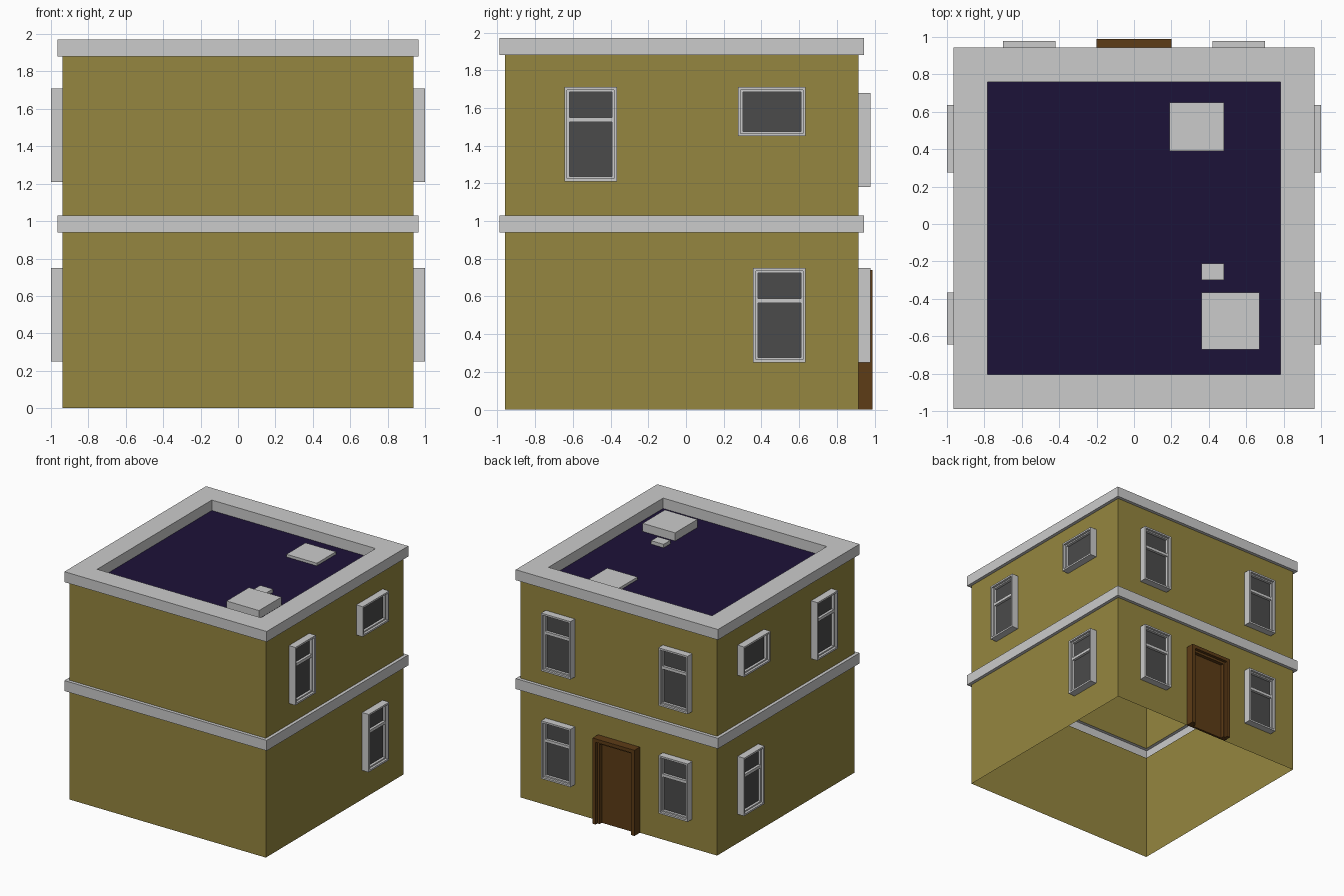
import bpy
import bmesh
from mathutils import Vector as V

if "Cube" in bpy.data.objects:
    bpy.data.objects.remove(bpy.data.objects["Cube"])

CY = -0.0225                       # centre of the building in y
WALL, TRIM, INNER = 0.938, 0.966, 0.782
BACK = CY + WALL


def mat(name, rgb):
    m = bpy.data.materials.new(name)
    m.diffuse_color = (*rgb, 1)
    m.use_nodes = True
    m.node_tree.nodes["Principled BSDF"].inputs["Base Color"].default_value = m.diffuse_color
    return m


OCHRE = mat("ochre_wall", (0.30, 0.24, 0.05))
ROOF = mat("dark_roof", (0.012, 0.006, 0.04))
BROWN = mat("brown_door", (0.11, 0.045, 0.008))
GLASS = mat("dark_glass", (0.07, 0.07, 0.07))


def finish(name, bm, material=None):
    me = bpy.data.meshes.new(name)
    bm.to_mesh(me)
    bm.free()
    ob = bpy.data.objects.new(name, me)
    bpy.context.collection.objects.link(ob)
    if material:
        me.materials.append(material)
    return ob


def loft(name, rects, material=None, frame=None, cap=False):
    """Skin rectangles (u0, u1, v0, v1, w) in a (origin, u, v, w) frame."""
    o, u, v, w = frame or (V(), V((1, 0, 0)), V((0, 1, 0)), V((0, 0, 1)))
    bm = bmesh.new()
    rings = [[bm.verts.new(o + u * a + v * b + w * d)
              for a, b in ((u0, v0), (u1, v0), (u1, v1), (u0, v1))]
             for u0, u1, v0, v1, d in rects]
    for r, s in zip(rings, rings[1:]):
        for i in range(4):
            j = (i + 1) % 4
            bm.faces.new((r[i], r[j], s[j], s[i]))
    if cap:
        bm.faces.new(rings[-1])
    return finish(name, bm, material)


def storey(name, profile, material=None, cap=False):
    return loft(name, [(-h, h, CY - h, CY + h, z) for h, z in profile], material, cap=cap)


def box(name, x0, x1, y0, y1, z0, z1, material=None):
    bm = bmesh.new()
    bmesh.ops.create_cube(bm, size=1)
    for p in bm.verts:
        p.co = V(((x0 + x1) / 2 + p.co.x * (x1 - x0),
                  (y0 + y1) / 2 + p.co.y * (y1 - y0),
                  (z0 + z1) / 2 + p.co.z * (z1 - z0)))
    return finish(name, bm, material)


# Hollow shell: walls, mid band, cornice with parapet, sunken roof
storey("lower_wall", [(WALL, 0), (WALL, 0.94)], OCHRE)
storey("mid_band", [(WALL, 0.94), (TRIM, 0.94), (TRIM, 1.03), (WALL, 1.03)])
storey("upper_wall", [(WALL, 1.03), (WALL, 1.88)], OCHRE)
storey("cornice", [(WALL, 1.88), (TRIM, 1.88), (TRIM, 1.97), (INNER, 1.97), (INNER, 1.88)])
storey("roof", [(INNER, 1.88)], ROOF, cap=True)

# Rooftop units
box("roof_hatch", 0.19, 0.48, 0.39, 0.65, 1.88, 1.903)
box("roof_vent", 0.36, 0.48, -0.30, -0.21, 1.88, 1.91)
box("roof_unit", 0.36, 0.67, -0.67, -0.365, 1.88, 1.95)

# Wall frames: origin, across, up, outward
Z = V((0, 0, 1))
RIGHT = (V((WALL, 0, 0)), V((0, 1, 0)), Z, V((1, 0, 0)))
LEFT = (V((-WALL, 0, 0)), V((0, -1, 0)), Z, V((-1, 0, 0)))
REAR = (V((0, BACK, 0)), V((-1, 0, 0)), Z, V((0, 1, 0)))


def window(name, frame, u0, u1, v0, v1, bar=True):
    def r(i, d):
        return (u0 + i, u1 - i, v0 + i, v1 - i, d)
    steps = [(0, 0), (0, 0.062), (0.015, 0.062), (0.015, 0.042), (0.026, 0.042), (0.026, 0.02)]
    loft(name + "_frame", [r(*s) for s in steps], frame=frame)
    loft(name + "_glass", [r(0.026, 0.02)], GLASS, frame, cap=True)
    if bar:
        b = (u0 + 0.026, u1 - 0.026, v0 + 0.315, v0 + 0.34)
        loft(name + "_bar", [(*b, 0.02), (*b, 0.042)], frame=frame, cap=True)


# Side windows, mirrored left and right
for side, fr, s in (("right", RIGHT, 1), ("left", LEFT, -1)):
    for part, a, b, v0, v1, bar in (("upper_tall", -0.645, -0.367, 1.21, 1.71, True),
                                    ("upper_small", 0.275, 0.635, 1.45, 1.71, False),
                                    ("lower", 0.355, 0.635, 0.25, 0.75, True)):
        u0, u1 = sorted((a * s, b * s))
        window(f"{side}_{part}_window", fr, u0, u1, v0, v1, bar)

# Rear windows
for u in (-0.56, 0.56):
    for v in (0.25, 1.18):
        window("rear_window", REAR, u - 0.14, u + 0.14, v, v + 0.5)

# Rear door: two stepped surrounds and a recessed leaf
for name, h, top, t, y in (("outer", 0.20, 0.74, 0.03, 0.99), ("inner", 0.17, 0.71, 0.02, 0.965)):
    box(f"door_{name}_header", -h, h, BACK, y, top - t, top, BROWN)
    for s in (-1, 1):
        x0, x1 = sorted((s * h, s * (h - t)))
        box(f"door_{name}_jamb", x0, x1, BACK, y, 0, top - t, BROWN)
box("door_leaf", -0.15, 0.15, BACK, 0.935, 0, 0.69, BROWN)
